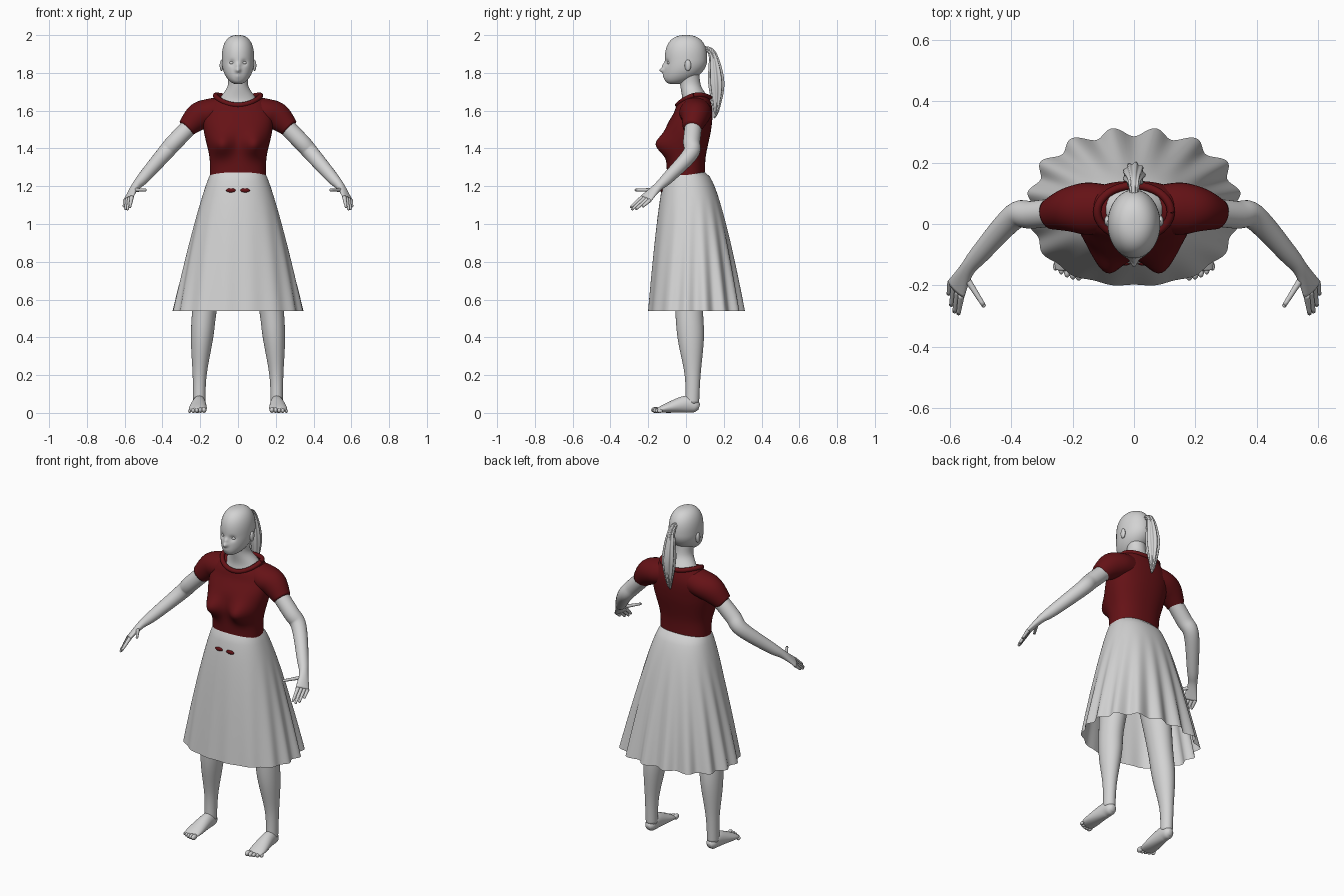
import bpy, bmesh
from math import sin, cos, pi, exp, atan2, copysign
from mathutils import Vector

cube = bpy.data.objects.get("Cube")
if cube:
    bpy.data.objects.remove(cube)


def make_material(name, red, green, blue):
    colour = (red, green, blue, 1)
    material = bpy.data.materials.new(name)
    material.use_nodes = True
    material.diffuse_color = colour
    material.node_tree.nodes["Principled BSDF"].inputs["Base Color"].default_value = colour
    return material


GREY = make_material("light grey", .65, .65, .65)
RED = make_material("dark red", .13, .006, .008)
SIDEWAYS, BACKWARD, UPWARD = Vector((1, 0, 0)), Vector((0, 1, 0)), Vector((0, 0, 1))


def finish(name, bm, material, mirror):
    bmesh.ops.remove_doubles(bm, verts=bm.verts, dist=.0001)
    bmesh.ops.recalc_face_normals(bm, faces=bm.faces)
    mesh = bpy.data.meshes.new(name)
    bm.to_mesh(mesh)
    bm.free()
    mesh.materials.append(material)
    mesh.shade_smooth()
    part = bpy.data.objects.new(name, mesh)
    bpy.context.collection.objects.link(part)
    if mirror:
        part.modifiers.new("mirror", "MIRROR")


def smooth_path(rows, steps):
    """Curve through the rows, with tangents taken from their neighbours."""
    rows = [Vector(row if len(row) == 5 else (*row, row[-1])) for row in rows]
    path = []
    for i, (start, end) in enumerate(zip(rows, rows[1:])):
        leave = (end - rows[max(i - 1, 0)]) / 2
        arrive = (rows[min(i + 2, len(rows) - 1)] - start) / 2
        for k in range(steps):
            t = k / steps
            ease = t * t * (3 - 2 * t)
            path.append(start.lerp(end, ease) + leave * t * (1 - t) ** 2 - arrive * t * t * (1 - t))
    return path + [rows[-1]]


def loft(name, rows, material, across=None, sides=32, steps=6, power=2, ridges=0,
         caps=True, mirror=False, warp=None):
    """Rows are x, y, z, width, depth; rings are level unless across gives their width direction."""
    path = smooth_path(rows, steps)
    bm = bmesh.new()
    rings = []
    for i, row in enumerate(path):
        wide, deep = SIDEWAYS, BACKWARD
        if across:
            tangent = path[min(i + 1, len(path) - 1)].xyz - path[max(i - 1, 0)].xyz
            tangent.normalize()
            wide = (across - tangent * across.dot(tangent)).normalized()
            deep = tangent.cross(wide)
        ring = []
        for j in range(sides):
            angle = 2 * pi * j / sides
            swell = 1 + .1 * cos(ridges * angle) if ridges else 1
            c, s = (swell * copysign(abs(q) ** (2 / power), q) for q in (cos(angle), sin(angle)))
            point = row.xyz + wide * c * row[3] + deep * s * row[4]
            if warp:
                warp(point)
            ring.append(bm.verts.new(point))
        rings.append(ring)
    for low, high in zip(rings, rings[1:]):
        for j in range(sides):
            bm.faces.new((low[j - 1], low[j], high[j], high[j - 1]))
    if caps:
        bm.faces.new(rings[0])
        bm.faces.new(rings[-1])
    finish(name, bm, material, mirror)


def ball_pair(name, centre, size, material):
    bm = bmesh.new()
    bmesh.ops.create_uvsphere(bm, u_segments=20, v_segments=12, radius=1)
    bmesh.ops.scale(bm, vec=size, verts=bm.verts)
    bmesh.ops.translate(bm, vec=centre, verts=bm.verts)
    finish(name, bm, material, mirror=True)


def bump(point, x, z, radius, amount):
    """Push the front surface softly along y, on both sides alike."""
    if point.y < 0:
        distance = Vector((abs(point.x) - x, point.z - z)).length
        point.y += amount * exp(-(distance / radius) ** 2)


# Head: rounded egg whose lower half narrows and moves forward to the chin
def sculpt_face(point):
    bump(point, 0, 1.815, .013, -.026)      # nose
    bump(point, 0, 1.84, .012, -.012)       # bridge
    bump(point, .033, 1.853, .015, .011)    # eye sockets
    bump(point, 0, 1.785, .016, -.006)      # lips


def head_row(t):
    width = (1 - abs(t) ** 2.5) ** .4
    jaw = max(-t, 0) ** 2
    return 0, -.06 * jaw, 1.87 + .13 * t, .086 * width * (1 - .2 * jaw), .112 * width * (1 - .1 * jaw)


loft("head", [head_row(-cos(pi * i / 60)) for i in range(61)], GREY,
     sides=96, steps=1, caps=False, warp=sculpt_face)
ball_pair("eyes", (.033, -.088, 1.853), (.013, .012, .009), GREY)
ball_pair("ears", (.087, .01, 1.84), (.01, .017, .03), GREY)
loft("neck", [(0, .045, 1.6, .13, .075), (0, .05, 1.66, .1, .07),
              (0, .025, 1.73, .055), (0, .015, 1.8, .055)], GREY)

# Ponytail with strand ridges
loft("ponytail", [(0, .09, 1.93, .012), (0, .14, 1.9, .02), (0, .16, 1.75, .035, .04),
                  (0, .16, 1.61, .017), (0, .15, 1.56, .003)],
     GREY, across=SIDEWAYS, sides=64, ridges=9)


# Shirt body, sleeves and collar
def neckline(s):
    return .02 * s - .03 * s * s


def shape_shirt(point):
    bump(point, .09, 1.42, .06, -.064)
    near_neck = min(max((point.z - 1.6) / .08, 0), 1)
    point.z += near_neck ** 2 * neckline(min(max((point.y - .04) / .085, -1), 1))


loft("shirt_body", [(0, 0, 1.26, .148, .1), (0, 0, 1.36, .152, .105), (0, .013, 1.5, .182, .12),
                    (0, .04, 1.6, .178, .1), (0, .04, 1.68, .12, .085)],
     RED, sides=72, steps=9, power=2.3, caps=False, warp=shape_shirt)
loft("sleeves", [(.07, .05, 1.6, .075), (.15, .05, 1.59, .085, .073), (.21, .047, 1.567, .073),
                 (.273, .032, 1.508, .05)], RED, across=BACKWARD, mirror=True)
loop = [pi * i / 24 for i in range(49)]
loft("collar", [(.12 * cos(a), .04 + .085 * sin(a), 1.68 + neckline(sin(a)), .013) for a in loop],
     RED, across=UPWARD, sides=12, steps=1, caps=False)

# Arms and palms
spread = Vector((.62, .72, -.28))
loft("arms", [(.2, .045, 1.57, .045), (.33, .03, 1.44, .045), (.39, .024, 1.372, .042),
              (.5, -.095, 1.245, .032), (.545, -.15, 1.195, .026, .021),
              (.58, -.212, 1.135, .04, .012)], GREY, across=spread, mirror=True)


# Fingers fan out from the knuckles
def finger(name, base, tip):
    loft(name, [(*base, .011), (*tip, .007)], GREY, across=spread, sides=12, mirror=True)
    ball_pair(name + "_tip", tip, (.007, .007, .007), GREY)


knuckles, forward = Vector((.58, -.21, 1.135)), Vector((.12, -.75, -.65))
for i, name in enumerate(("index_finger", "middle_finger", "ring_finger", "little_finger")):
    base = knuckles + spread * .019 * (i - 1.5)
    finger(name, base, base + forward * (.09 - .01 * (i - 1) ** 2))
finger("thumb", Vector((.55, -.17, 1.18)), Vector((.49, -.265, 1.18)))


# Skirt: flares to the hem, with pleats deepening downward and to the back
def skirt_row(t):
    flare = t ** .6
    return 0, .05 * flare, 1.275 - .735 * t, .14 + .197 * t ** .8, .1 + .15 * flare


def pleat(point):
    angle = atan2(point.y - .05, point.x * .75)
    drop = min(max((1.15 - point.z) / .6, 0), 1)
    fold = 1 - drop * (.035 + .025 * sin(angle)) * cos(16 * angle)
    point.x *= fold
    point.y = .05 + (point.y - .05) * fold


loft("skirt", [skirt_row(i / 30) for i in range(31)], GREY,
     sides=192, steps=1, power=2.3, caps=False, warp=pleat)
ball_pair("skirt_red_marks", (.037, -.128, 1.178), (.026, .008, .011), RED)

# Legs, feet and toes
loft("legs", [(.205, .033, .05, .032, .036), (.203, .035, .2, .037, .042), (.19, .025, .4, .059, .07),
              (.17, .015, .6, .068, .077), (.1, .01, 1.05, .098, .115)], GREY, mirror=True)
loft("feet", [(.205, .07, .03, .015), (.205, .05, .036, .03, .034), (.206, 0, .046, .036, .045),
              (.212, -.1, .026, .047, .026), (.214, -.15, .014, .043, .012)],
     GREY, across=SIDEWAYS, mirror=True)
for i, name in enumerate(("big", "second", "middle", "fourth", "little")):
    radius = .016 - .0015 * i
    ball_pair(name + "_toes", (.18 + .019 * i, -.162 + .0015 * i * i, radius),
              (radius * .8, radius * 1.4, radius), GREY)
